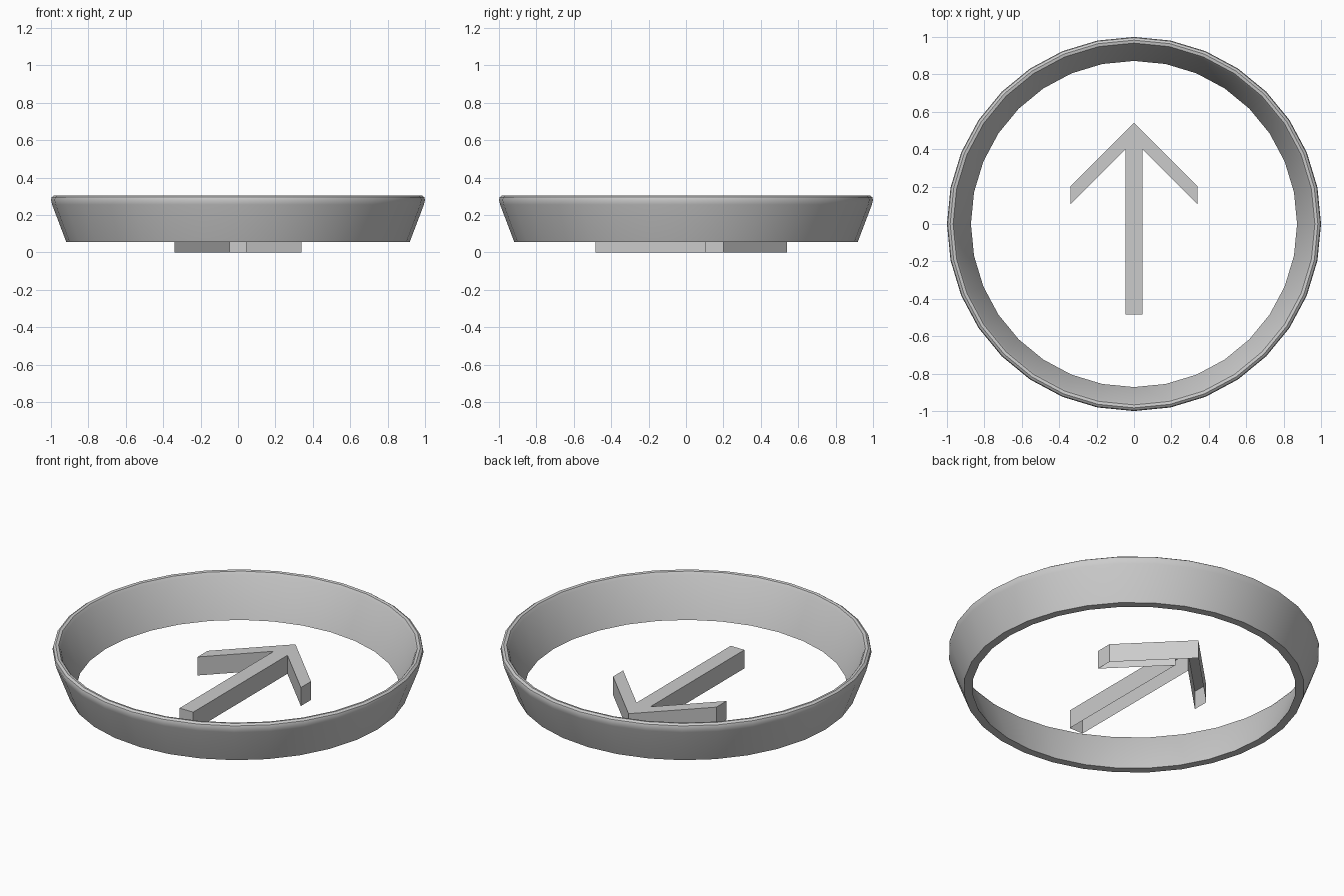
import bpy, bmesh, math

if "Cube" in bpy.data.objects:
    bpy.data.objects.remove(bpy.data.objects["Cube"])


def make_object(name, bm):
    mesh = bpy.data.meshes.new(name)
    bm.to_mesh(mesh)
    bm.free()
    obj = bpy.data.objects.new(name, mesh)
    bpy.context.collection.objects.link(obj)
    return obj


def lathe(name, profile, sides):
    """Revolve a closed (radius, z) profile around z."""
    bm = bmesh.new()
    rings = []
    for i in range(sides):
        a = 2 * math.pi * i / sides
        rings.append([bm.verts.new((r * math.cos(a), r * math.sin(a), z))
                      for r, z in profile])
    n = len(profile)
    for i in range(sides):
        p, q = rings[i], rings[(i + 1) % sides]
        for j in range(n):
            k = (j + 1) % n
            bm.faces.new((p[j], q[j], q[k], p[k]))
    bmesh.ops.recalc_face_normals(bm, faces=bm.faces)
    return make_object(name, bm)


def open_prism(name, outline, height):
    """Capped on top, open underneath."""
    bm = bmesh.new()
    low = [bm.verts.new((x, y, 0)) for x, y in outline]
    top = [bm.verts.new((x, y, height)) for x, y in outline]
    bm.faces.new(top)
    for i in range(len(outline)):
        j = (i + 1) % len(outline)
        bm.faces.new((low[i], low[j], top[j], top[i]))
    return make_object(name, bm)


# Flared ring with a rounded rim
ring = lathe("flared_ring", [
    (0.918, 0.055), (0.994, 0.255), (1.0, 0.28), (0.996, 0.295),
    (0.983, 0.304), (0.967, 0.301), (0.956, 0.285), (0.872, 0.055)], 32)
bpy.context.view_layer.objects.active = ring
ring.select_set(True)
bpy.ops.object.shade_smooth_by_angle(angle=math.radians(40))

# Arrow: right half mirrored, listed counter-clockwise from the shaft end
half = [(0.045, -0.485), (0.045, 0.40), (0.34, 0.105), (0.34, 0.20)]
outline = half + [(0, 0.54)] + [(-x, y) for x, y in reversed(half)]
open_prism("arrow", outline, 0.11)
